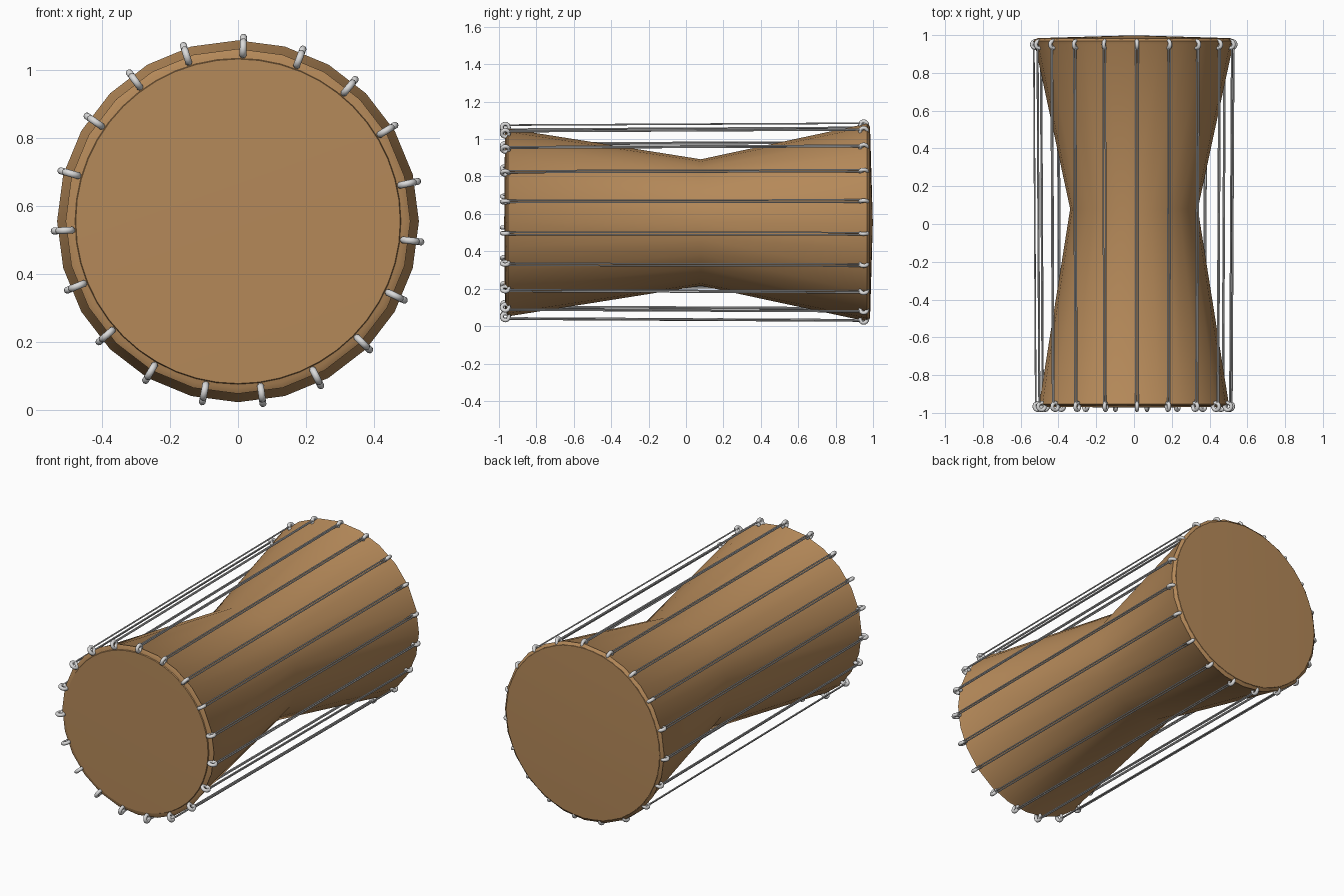
import bpy, bmesh, math
from mathutils import Vector, Matrix

if "Cube" in bpy.data.objects:
    bpy.data.objects.remove(bpy.data.objects["Cube"])

CZ = 0.554          # height of the drum axis
COUNT = 19          # rings and cord pairs around the drum


def material(name, rgb):
    m = bpy.data.materials.new(name)
    m.diffuse_color = (*rgb, 1)
    m.use_nodes = True
    m.node_tree.nodes["Principled BSDF"].inputs["Base Color"].default_value = m.diffuse_color
    return m


wood = material("brown wood", (0.46, 0.25, 0.10))
steel = material("light grey metal", (0.70, 0.70, 0.70))


def finish(name, bm, mat, angle=30):
    bmesh.ops.recalc_face_normals(bm, faces=bm.faces[:])
    me = bpy.data.meshes.new(name)
    bm.to_mesh(me)
    bm.free()
    ob = bpy.data.objects.new(name, me)
    bpy.context.collection.objects.link(ob)
    me.materials.append(mat)
    bpy.ops.object.select_all(action='DESELECT')
    bpy.context.view_layer.objects.active = ob
    ob.select_set(True)
    bpy.ops.object.shade_smooth_by_angle(angle=math.radians(angle))
    return ob


def lathe(name, profile, mat, sides=24):
    """Spin (radius, y) points around the drum axis."""
    bm = bmesh.new()
    rows = []
    for r, y in profile:
        n = sides if r > 0 else 1
        rows.append([bm.verts.new((r * math.sin(math.tau * i / sides), y,
                                   CZ + r * math.cos(math.tau * i / sides))) for i in range(n)])
    for a, b in zip(rows, rows[1:]):
        for i in range(sides):
            j = (i + 1) % sides
            if len(a) == 1:
                bm.faces.new((a[0], b[i], b[j]))
            elif len(b) == 1:
                bm.faces.new((a[i], a[j], b[0]))
            else:
                bm.faces.new((a[i], a[j], b[j], b[i]))
    return finish(name, bm, mat)


def radial(i):
    a = math.radians(88.3 - 360 * i / COUNT)
    return Vector((math.cos(a), 0, math.sin(a)))


def rings(name, y, radius, major=0.019, minor=0.0105, u=16, v=10):
    """Small rings standing in the radial plane all around one rim."""
    bm = bmesh.new()
    for i in range(COUNT):
        out = radial(i)
        side = out.cross(Vector((0, 1, 0)))
        centre = Vector((0, y, CZ)) + out * radius
        grid = []
        for p in range(u):
            t = math.tau * p / u
            d = out * math.cos(t) + Vector((0, math.sin(t), 0))
            grid.append([bm.verts.new(centre + d * (major + minor * math.cos(math.tau * q / v))
                                      + side * minor * math.sin(math.tau * q / v)) for q in range(v)])
        for p in range(u):
            for q in range(v):
                a, b = grid[p], grid[(p + 1) % u]
                bm.faces.new((a[q], b[q], b[(q + 1) % v], a[(q + 1) % v]))
    return finish(name, bm, steel, 60)


# Hourglass body with front lip and slightly domed back rim
lathe("drum_body", [(0, -0.962), (0.49, -0.962), (0.507, -0.953),
                    (0.50, -0.94), (0.338, 0.08), (0.525, 0.95), (0.532, 0.968),
                    (0.515, 0.982), (0, 0.99)], wood)

# Skins on both ends
lathe("front_skin", [(0, -0.972), (0.477, -0.968), (0.482, -0.955)], wood, 48)
lathe("back_skin", [(0.514, 0.975), (0.512, 0.984), (0, 0.999)], wood, 48)

# Tension rings on both rims
rings("front_rings", -0.966, 0.509)
rings("back_rings", 0.95, 0.522)

# Pairs of thin tension cords strung between matching rings
bm = bmesh.new()
for i in range(COUNT):
    out = radial(i)
    side = out.cross(Vector((0, 1, 0)))
    for s in (-0.006, 0.006):
        a = Vector((0, -0.962, CZ)) + out * 0.521 + side * s
        b = Vector((0, 0.95, CZ)) + out * 0.531 + side * s
        d = b - a
        m = Matrix.Translation((a + b) / 2) @ d.to_track_quat('Z', 'Y').to_matrix().to_4x4()
        bmesh.ops.create_cone(bm, cap_ends=True, segments=8, radius1=0.004, radius2=0.004,
                              depth=d.length, matrix=m)
finish("tension_cords", bm, steel, 60)
